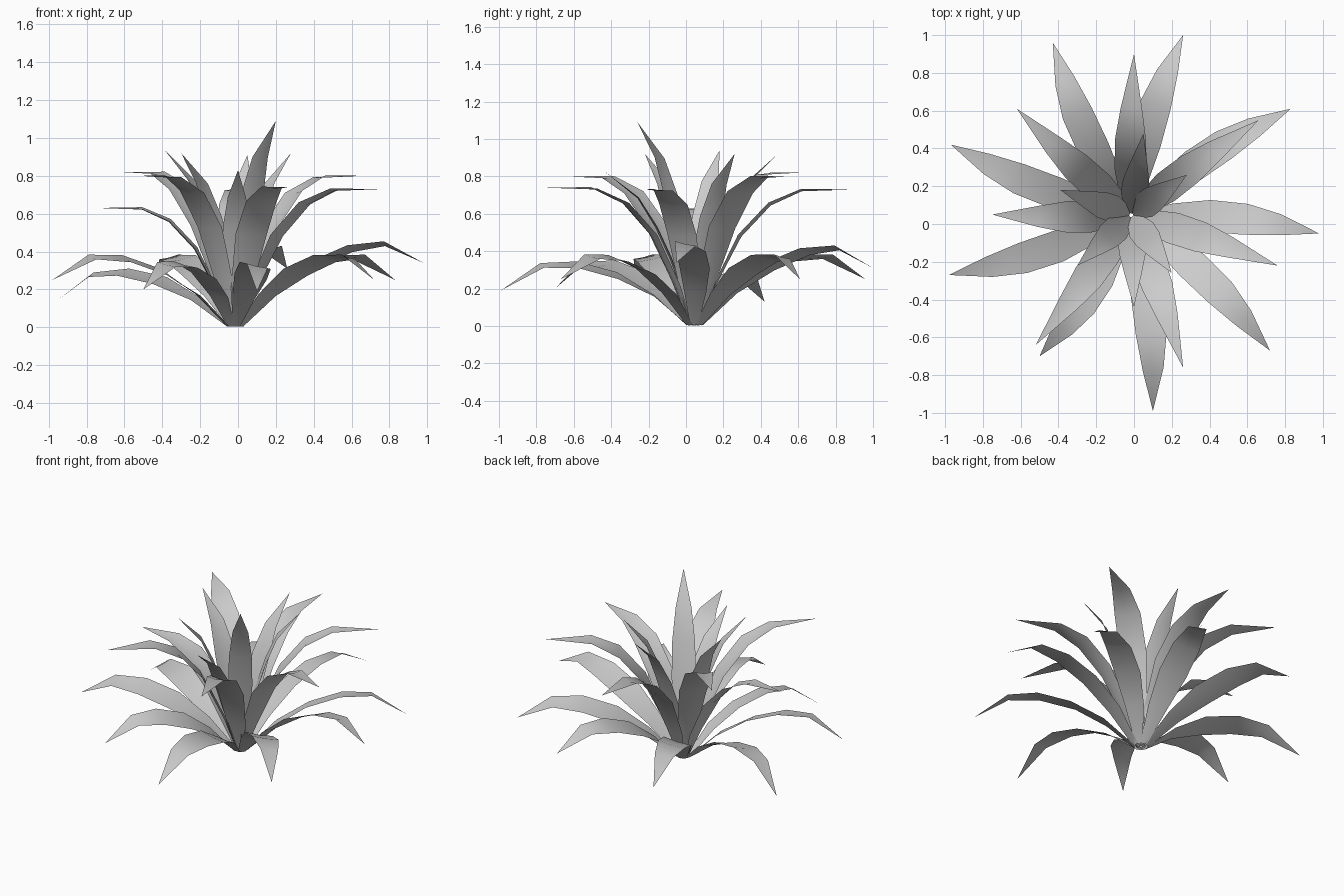
import bpy, bmesh
from mathutils import Vector

cube = bpy.data.objects.get("Cube")
if cube:
    bpy.data.objects.remove(cube, do_unlink=True)

grey = bpy.data.materials.new("leaf_grey")
grey.use_nodes = True
grey.diffuse_color = (0.6, 0.6, 0.6, 1)
grey.node_tree.nodes["Principled BSDF"].inputs["Base Color"].default_value = (0.6, 0.6, 0.6, 1)

CROWN = Vector((-0.015, 0.047, 0.004))  # point the leaves grow from
WIDTH = [0.26, 0.7, 1.0, 0.97, 0.66]  # share of half width at each row


def leaf(name, tip, rows, arch, half, root, bend, roll, channel):
    """Blade from crown to tip: rows hold (reach share, height above the straight line / arch)."""
    tip = Vector(tip)
    flat = Vector((tip.x - CROWN.x, tip.y - CROWN.y, 0))
    out = flat.normalized()
    side = Vector((-out.y, out.x, 0))
    path = []
    for r, h in rows:
        p = CROWN + out * (root + (flat.length - root) * r) + side * bend * 4 * r * (1 - r)
        p.z += (tip.z - CROWN.z) * r + arch * h
        path.append(p)
    path.append(tip)

    bm = bmesh.new()
    grid = []
    for i, p in enumerate(path[:-1]):
        along = (path[i + 1] - path[max(i - 1, 0)]).normalized()
        up = along.cross(side).normalized()
        across = (side - up * roll * min(i, 2) / 2).normalized()
        w = half * WIDTH[i]
        grid.append([bm.verts.new(p + across * w * s + up * w * channel * abs(s)) for s in (-1, 0, 1)])
    for a, b in zip(grid, grid[1:]):
        for j in range(2):
            bm.faces.new((a[j], b[j], b[j + 1], a[j + 1]))
    point = bm.verts.new(tip)
    for j in range(2):
        bm.faces.new((grid[-1][j], point, grid[-1][j + 1]))
    bmesh.ops.recalc_face_normals(bm, faces=bm.faces)
    if sum(f.normal.z for f in bm.faces) < 0:
        bmesh.ops.reverse_faces(bm, faces=bm.faces)
    for f in bm.faces:
        f.smooth = True
    mesh = bpy.data.meshes.new(name)
    bm.to_mesh(mesh)
    bm.free()
    mesh.materials.append(grey)
    bpy.context.collection.objects.link(bpy.data.objects.new(name, mesh))


# Drooping outer leaves, each rolled a little to one side
OUTER = [(0, 0), (.18, .12), (.38, .19), (.59, .208), (.78, .172)]
for n, tip in enumerate([
        (.98, -.05, .34), (.83, .61, .25), (.26, 1, .31), (-.43, .96, .25), (-.97, .42, .13),
        (-.98, -.27, .25), (-.5, -.7, .2), (.1, -.99, .19), (.72, -.67, .25)]):
    leaf(f"outer_leaf_{n + 1}", tip, OUTER, 1, .087, .04, .038, .23, .06)

# Arching middle leaves
MIDDLE = [(0, 0), (.1, .18), (.27, .38), (.46, .42), (.66, .325)]
for n, tip in enumerate([
        (.66, .55, .8), (0, .9, .73), (-.62, .61, .82), (-.75, .05, .63),
        (-.52, -.64, .8), (.26, -.76, .74), (.76, -.22, .73)]):
    leaf(f"middle_leaf_{n + 1}", tip, MIDDLE, tip[2], .085, .025, .01, .08, .15)

# Upright inner leaves
INNER = [(0, 0), (.12, .09), (.26, .17), (.42, .21), (.62, .2)]
for n, tip in enumerate([
        (.28, .26, .92), (.05, .48, .91), (-.39, .18, .94),
        (-.3, -.22, .92), (0, -.44, .83), (.2, -.26, 1.09)]):
    leaf(f"inner_leaf_{n + 1}", tip, INNER, tip[2], .073, .01, 0, .05, .15)
